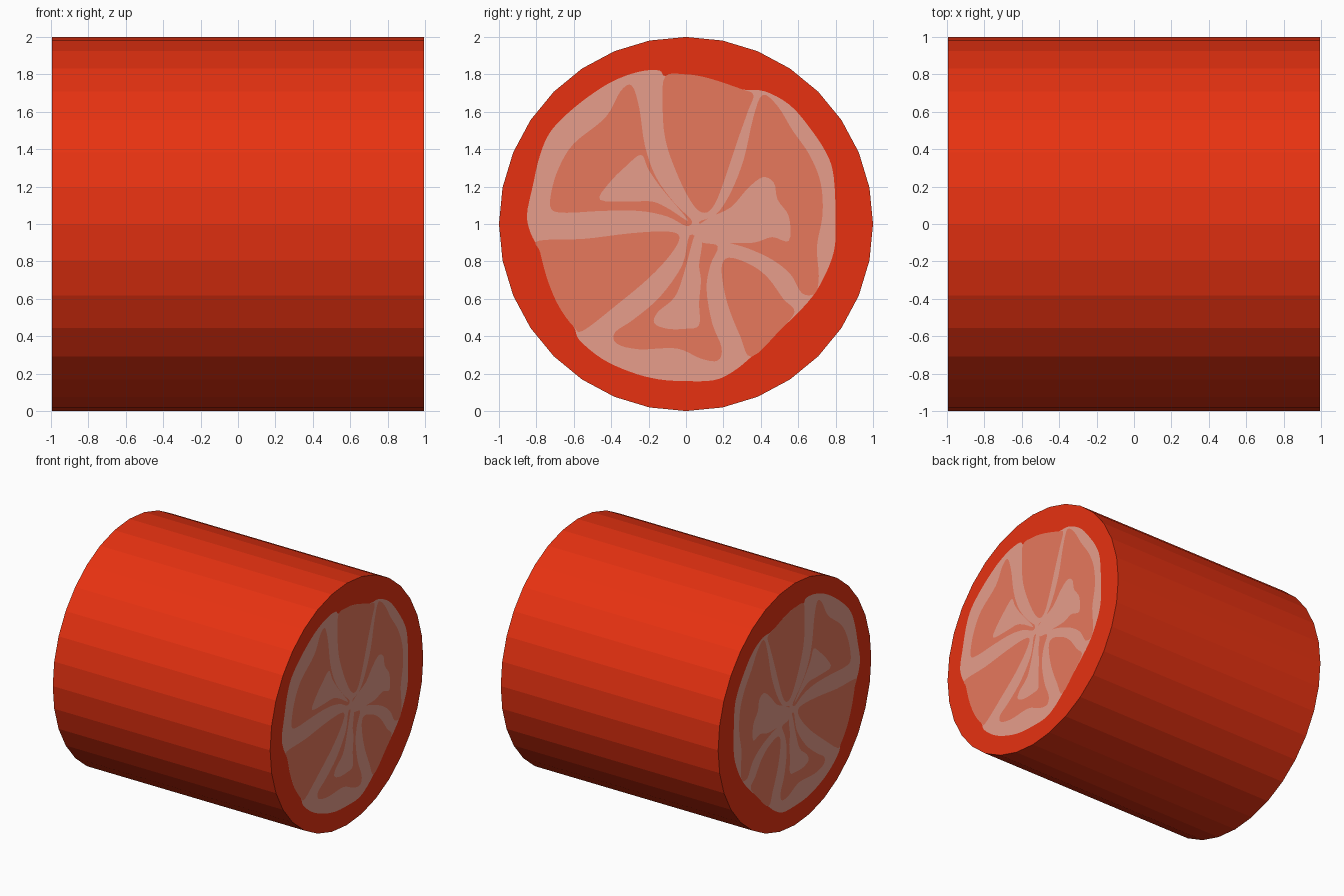
import bpy, bmesh, math
from mathutils import Vector


def srgb(r, g, b):
    f = lambda c: c / 12.92 if c <= 0.04045 else ((c + 0.055) / 1.055) ** 2.4
    return (f(r / 255), f(g / 255), f(b / 255), 1.0)


def material(name, rgb):
    m = bpy.data.materials.new(name)
    m.diffuse_color = srgb(*rgb)
    return m


SKIN = material("red skin", (248, 54, 19))
FLESH = material("pink flesh", (248, 130, 100))
PALE = material("pale flesh", (248, 169, 150))


def add_object(name, bm, mat):
    me = bpy.data.meshes.new(name)
    bm.to_mesh(me)
    bm.free()
    me.materials.append(mat)
    ob = bpy.data.objects.new(name, me)
    bpy.context.collection.objects.link(ob)


def smooth_loop(pts, steps=4):
    """Closed Catmull-Rom curve through the points."""
    n, out = len(pts), []
    P = [Vector(p) for p in pts]
    for i in range(n):
        a, b, c, d = (P[(i + k) % n] for k in (-1, 0, 1, 2))
        for s in range(steps):
            t = s / steps
            out.append(0.5 * (2 * b + (c - a) * t + (2 * a - 5 * b + 4 * c - d) * t * t
                              + (3 * b - a - 3 * c + d) * t ** 3))
    return out


def plate(name, pts, layer, mat, steps=4):
    """Flat shape (y, z) on both end caps, facing outwards."""
    loop = smooth_loop(pts, steps)
    bm = bmesh.new()
    for side in (-1, 1):
        x = side * (0.994 + 0.002 * layer)
        f = bm.faces.new([bm.verts.new((x, p.x, p.y)) for p in loop])
        f.normal_update()
        if f.normal.x * side < 0:
            f.normal_flip()
    bmesh.ops.triangulate(bm, faces=bm.faces[:])
    add_object(name, bm, mat)


# Body: 32-sided cylinder lying along x
bm = bmesh.new()
rings = [[bm.verts.new((x, math.cos(i * math.pi / 16), 1 + math.sin(i * math.pi / 16)))
          for i in range(32)] for x in (-0.994, 0.994)]
for i in range(32):
    j = (i + 1) % 32
    bm.faces.new((rings[0][i], rings[0][j], rings[1][j], rings[1][i]))
for r in rings:
    bm.faces.new(r)
bmesh.ops.recalc_face_normals(bm, faces=bm.faces[:])
add_object("skin_body", bm, SKIN)

# Pale base of the cut surface
plate("cut_surface", [
    (-.22, 1.82), (-.14, 1.82), (-.11, 1.79), (0, 1.80), (.12, 1.78), (.30, 1.72),
    (.42, 1.71), (.55, 1.64), (.65, 1.53), (.75, 1.38), (.79, 1.25), (.80, 1.0),
    (.79, .85), (.73, .70), (.65, .58), (.5, .43), (.35, .29), (.25, .21), (.15, .165),
    (0, .16), (-.15, .17), (-.3, .21), (-.45, .28), (-.57, .38), (-.60, .45),
    (-.68, .56), (-.74, .7), (-.78, .85), (-.83, .95), (-.85, 1.05), (-.82, 1.2),
    (-.78, 1.37), (-.72, 1.5), (-.6, 1.62), (-.45, 1.73), (-.33, 1.79)], 1, PALE)

# Flesh wedges between the pods
plate("top_wedge", [
    (-.11, 1.79), (0, 1.80), (.12, 1.78), (.30, 1.72), (.36, 1.69), (.33, 1.6),
    (.27, 1.43), (.2, 1.22), (.15, 1.1), (.1, 1.06), (.04, 1.1), (-.04, 1.25),
    (-.11, 1.45), (-.125, 1.65)], 2, FLESH)
plate("right_wedge", [
    (.58, .53), (.5, .43), (.35, .29), (.29, .40), (.22, .58), (.19, .76), (.23, .82),
    (.35, .78), (.44, .71), (.52, .60)], 2, FLESH)
plate("left_wedge", [
    (-.79, .91), (-.78, .85), (-.74, .7), (-.68, .56), (-.60, .45), (-.55, .43),
    (-.38, .56), (-.2, .71), (-.08, .84), (-.035, .93), (-.1, .96), (-.3, .95),
    (-.55, .92)], 2, FLESH)

# Flesh inside each pod
plate("upper_left_pod", [
    (-.29, 1.74), (-.35, 1.71), (-.43, 1.57), (-.6, 1.43), (-.68, 1.3), (-.72, 1.17),
    (-.72, 1.08), (-.64, 1.06), (-.45, 1.07), (-.25, 1.07), (-.1, 1.04), (0, .99),
    (.03, 1.02), (-.06, 1.11), (-.16, 1.25), (-.22, 1.42), (-.25, 1.62)], 2, FLESH)
plate("right_pod", [
    (.07, 1.01), (.16, 1.05), (.24, 1.17), (.31, 1.35), (.36, 1.57), (.41, 1.69),
    (.49, 1.63), (.57, 1.5), (.66, 1.37), (.72, 1.22), (.73, 1.05), (.70, .88),
    (.71, .72), (.69, .63), (.62, .63), (.56, .73), (.46, .81), (.33, .87),
    (.2, .91), (.12, .96)], 2, FLESH)
plate("bottom_pod", [
    (.02, .94), (-.02, .78), (-.14, .61), (-.28, .49), (-.38, .42), (-.37, .36),
    (-.25, .33), (-.05, .335), (.08, .28), (.17, .27), (.19, .34), (.14, .47),
    (.11, .65), (.13, .78), (.17, .88), (.09, .90)], 2, FLESH)

# Pale seed islands in the pods
plate("upper_left_island", [
    (-.46, 1.13), (-.41, 1.22), (-.32, 1.31), (-.24, 1.37), (-.20, 1.29), (-.13, 1.19),
    (.01, 1.02), (-.09, 1.08), (-.18, 1.12), (-.3, 1.12)], 3, PALE)
plate("right_island", [
    (.05, .97), (.12, 1.03), (.24, 1.09), (.33, 1.19), (.41, 1.25), (.47, 1.22),
    (.49, 1.13), (.55, 1.04), (.55, .91), (.46, .93), (.36, .90), (.2, .90),
    (.12, .91)], 3, PALE)
plate("bottom_island", [
    (-.17, .47), (-.15, .53), (-.06, .61), (-.01, .74), (.05, .95), (.085, .90),
    (.07, .78), (.08, .70), (.07, .58), (.07, .46), (0, .44), (-.1, .44)], 3, PALE)
